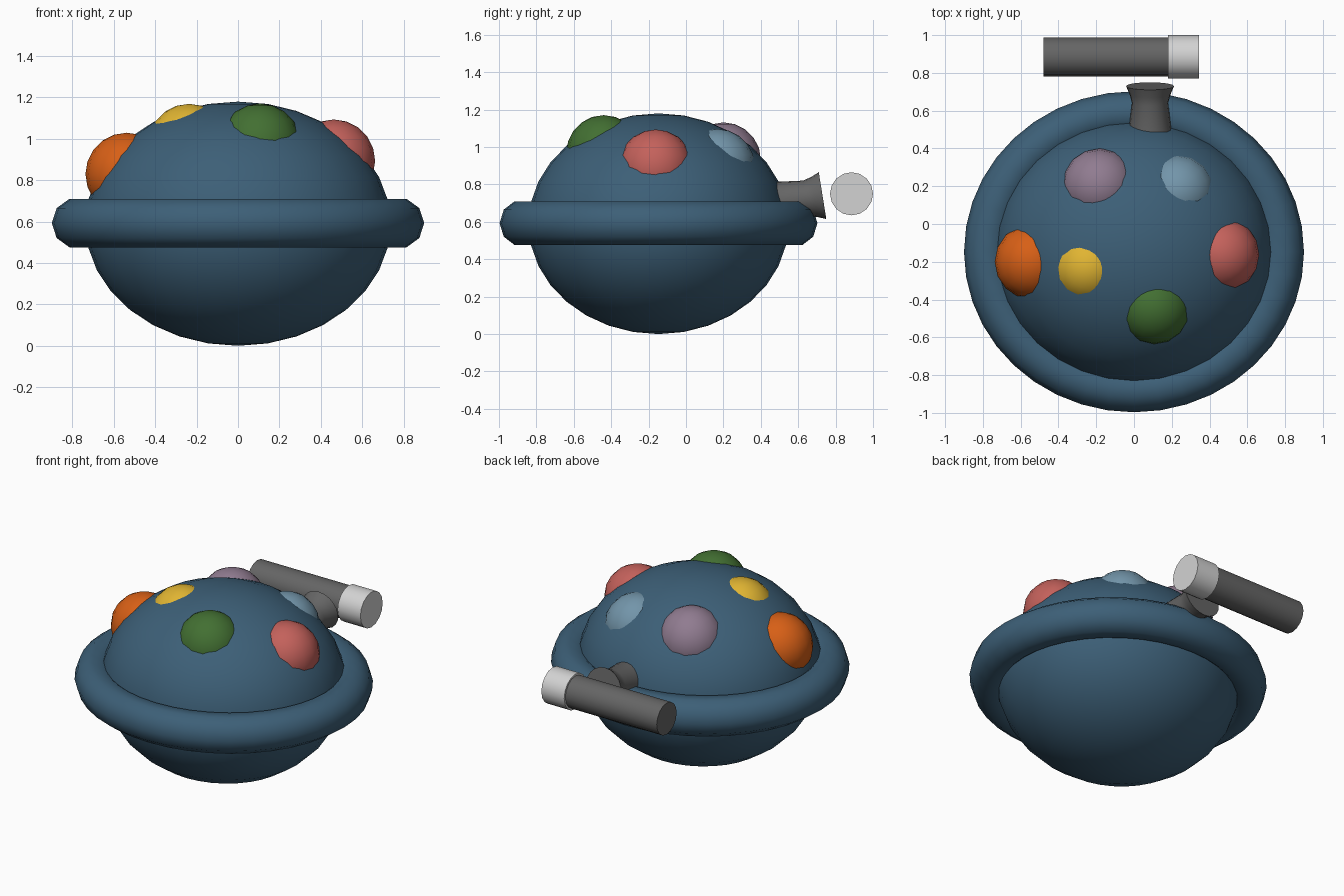
import bpy, math
from mathutils import Vector

if "Cube" in bpy.data.objects:
    bpy.data.objects.remove(bpy.data.objects["Cube"])

CENTRE = Vector((0, -0.147, 0.59))
RADII = Vector((0.738, 0.695, 0.59))


def material(name, rgb):
    m = bpy.data.materials.new(name)
    m.diffuse_color = (*rgb, 1)
    m.use_nodes = True
    m.node_tree.nodes["Principled BSDF"].inputs["Base Color"].default_value = m.diffuse_color
    return m


navy = material("slate_blue", (0.046, 0.115, 0.185))
dark = material("dark_grey", (0.13, 0.13, 0.13))
pale = material("light_grey", (0.65, 0.65, 0.65))


def finish(name, mat, angle=40):
    o = bpy.context.object
    o.name = name
    o.data.materials.append(mat)
    bpy.ops.object.transform_apply(location=False, rotation=False, scale=True)
    bpy.ops.object.shade_smooth_by_angle(angle=math.radians(angle))
    return o


# Ellipsoid body
bpy.ops.mesh.primitive_uv_sphere_add(segments=32, ring_count=16, radius=1, location=CENTRE)
bpy.context.object.scale = RADII
finish("body", navy)

# Rounded rim around the middle
bpy.ops.mesh.primitive_torus_add(major_segments=40, minor_segments=10, major_radius=0.777,
                                 minor_radius=0.123, location=(0, CENTRE.y, 0.593))
bpy.context.object.scale = (1, 0.944, 1)
finish("rim", navy, 60)


# Coloured domes: spheres sunk into the body, each showing a disc of the given radius
def dome(name, rgb, x, y, disc, radius=0.2):
    u, v = x / RADII.x, (y - CENTRE.y) / RADII.y
    w = math.sqrt(1 - u * u - v * v)
    point = Vector((x, y, CENTRE.z + w * RADII.z))
    normal = Vector((u / RADII.x, v / RADII.y, w / RADII.z)).normalized()
    depth = math.sqrt(radius ** 2 - disc ** 2) + disc ** 2 / 1.5
    bpy.ops.mesh.primitive_uv_sphere_add(segments=16, ring_count=10, radius=radius,
                                         location=point - normal * depth)
    finish(name + "_dome", material(name, rgb), 60)


dome("orange", (0.68, 0.115, 0.008), -0.626, -0.21, 0.178)
dome("red", (0.55, 0.12, 0.105), 0.545, -0.165, 0.17)
dome("yellow", (0.75, 0.46, 0.032), -0.29, -0.25, 0.125)
dome("green", (0.055, 0.16, 0.032), 0.125, -0.50, 0.163)
dome("mauve", (0.28, 0.2, 0.28), -0.212, 0.268, 0.17)
dome("pale_blue", (0.17, 0.30, 0.40), 0.28, 0.25, 0.14)

# Flared neck at the back, lathed around a slightly raised axis
profile = [(-0.36, 0.12), (-0.25, 0.114), (-0.09, 0.096), (-0.045, 0.108), (0, 0.127)]
N = 20
verts = [(r * math.cos(2 * math.pi * i / N), r * math.sin(2 * math.pi * i / N), h)
         for h, r in profile for i in range(N)]
faces = [(k * N + i, k * N + (i + 1) % N, (k + 1) * N + (i + 1) % N, (k + 1) * N + i)
         for k in range(len(profile) - 1) for i in range(N)]
faces += [tuple(reversed(range(N))), tuple(range((len(profile) - 1) * N, len(profile) * N))]
mesh = bpy.data.meshes.new("neck")
mesh.from_pydata(verts, [], faces)
neck = bpy.data.objects.new("neck", mesh)
bpy.context.collection.objects.link(neck)
neck.location = (0.085, 0.73, 0.74)
neck.rotation_euler = Vector((0, 0.987, 0.158)).to_track_quat('Z', 'Y').to_euler()
bpy.ops.object.select_all(action='DESELECT')
neck.select_set(True)
bpy.context.view_layer.objects.active = neck
finish("neck", dark)


# Crosswise handle with pale end cap
def tube(name, mat, x0, x1, radius):
    bpy.ops.mesh.primitive_cylinder_add(vertices=16, radius=radius, depth=x1 - x0,
                                        location=((x0 + x1) / 2, 0.885, 0.75),
                                        rotation=(0, math.pi / 2, 0))
    finish(name, mat)


tube("handle", dark, -0.48, 0.19, 0.103)
tube("handle_cap", pale, 0.18, 0.345, 0.115)
